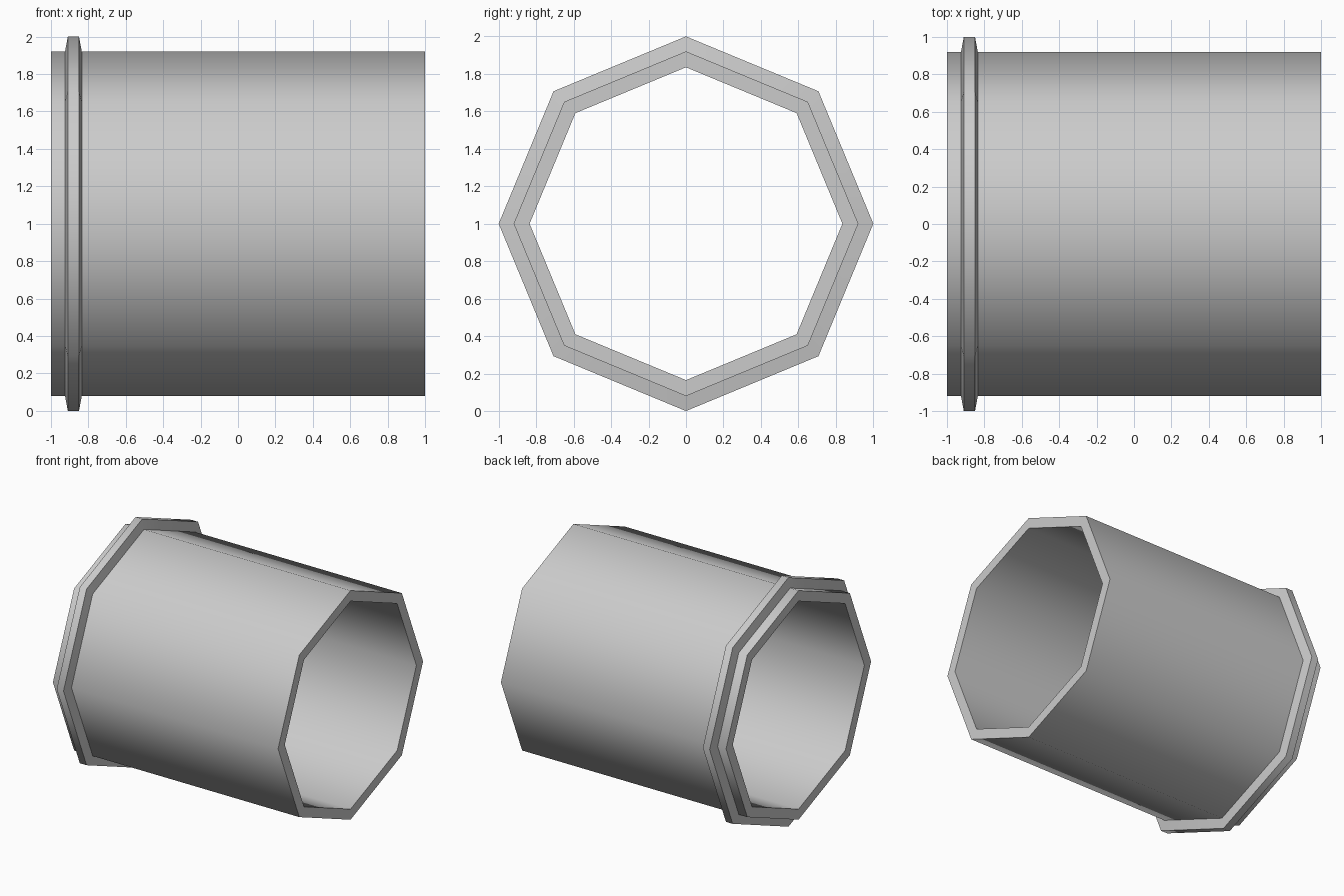
import bpy, bmesh, math

if "Cube" in bpy.data.objects:
    bpy.data.objects.remove(bpy.data.objects["Cube"])

SIDES = 8

# Closed (x, radius) section: outer wall with raised collar, then the bore
profile = [(-1.0, 0.92), (-0.925, 0.92), (-0.91, 1.0), (-0.85, 1.0),
           (-0.835, 0.92), (1.0, 0.92), (1.0, 0.835), (-1.0, 0.835)]

# Revolve the section around the x axis
bm = bmesh.new()
rings = []
for i in range(SIDES):
    a = 2 * math.pi * i / SIDES
    rings.append([bm.verts.new((x, r * math.cos(a), 1 + r * math.sin(a)))
                  for x, r in profile])
n = len(profile)
for i in range(SIDES):
    p, q = rings[i], rings[(i + 1) % SIDES]
    for j in range(n):
        k = (j + 1) % n
        bm.faces.new((p[j], p[k], q[k], q[j]))
bmesh.ops.recalc_face_normals(bm, faces=bm.faces)

mesh = bpy.data.meshes.new("collared_pipe")
bm.to_mesh(mesh)
bm.free()
pipe = bpy.data.objects.new("collared_pipe", mesh)
bpy.context.collection.objects.link(pipe)

# Smooth around the wall, crisp at rims and collar
bpy.context.view_layer.objects.active = pipe
pipe.select_set(True)
bpy.ops.object.shade_smooth_by_angle(angle=math.radians(60))
